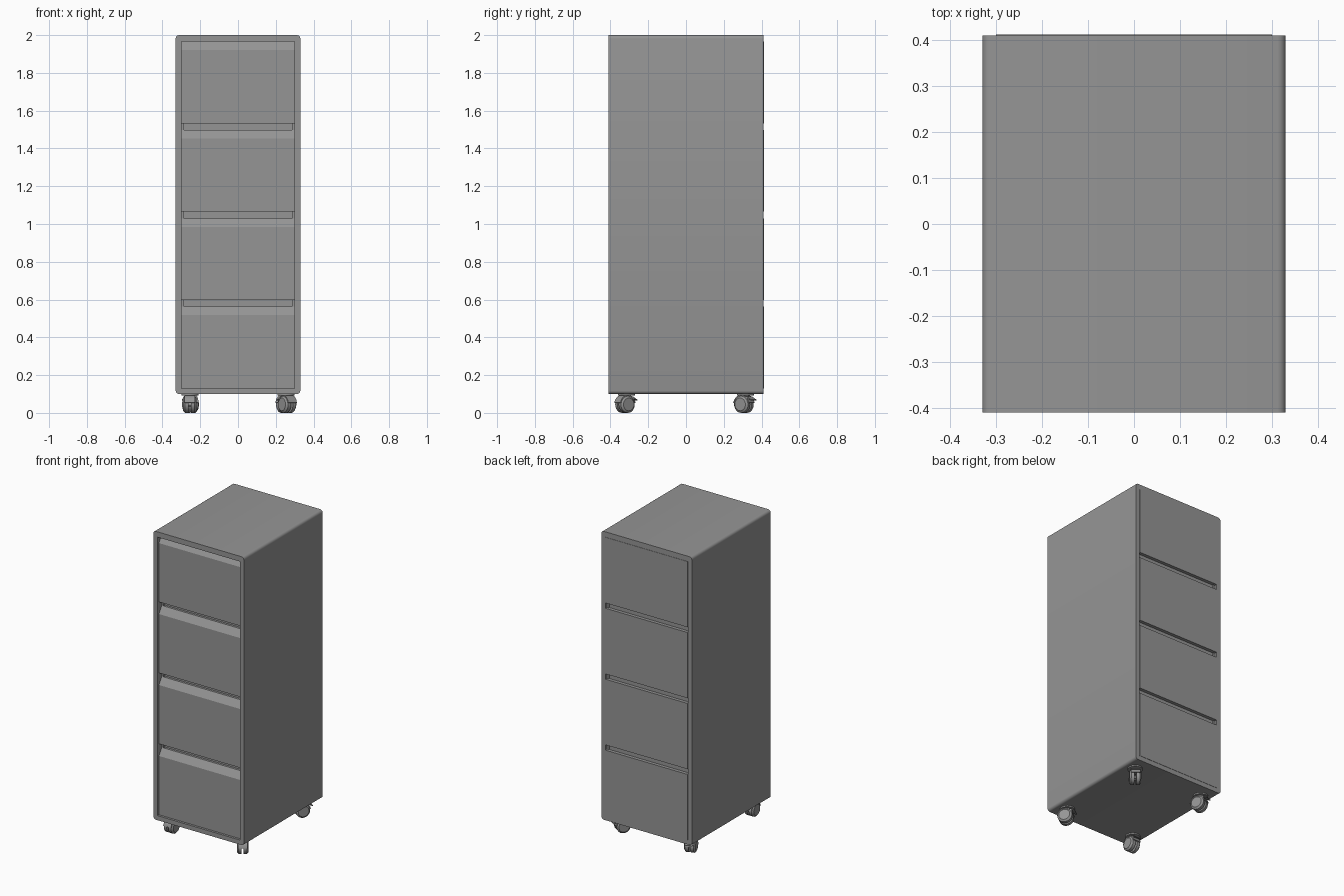
import bpy, bmesh, math
from mathutils import Matrix, Vector

cube = bpy.data.objects.get("Cube")
if cube:
    bpy.data.objects.remove(cube, do_unlink=True)

grey = bpy.data.materials.new("steel_grey")
grey.use_nodes = True
COLOUR = (0.3, 0.3, 0.3, 1)
grey.diffuse_color = COLOUR
grey.node_tree.nodes["Principled BSDF"].inputs["Base Color"].default_value = COLOUR

W, D, BOTTOM, TOP = 0.33, 0.41, 0.10, 2.0   # half width, half depth, cabinet base and top
IN = 0.30                                   # half width of the opening
LOW, HIGH = 0.13, 1.965                     # opening height
GAP, LIP = 0.035, 0.045                     # drawer gap, sloped grip height


def finish(name, bm, smooth=False):
    bmesh.ops.recalc_face_normals(bm, faces=bm.faces[:])
    mesh = bpy.data.meshes.new(name)
    bm.to_mesh(mesh)
    bm.free()
    mesh.materials.append(grey)
    obj = bpy.data.objects.new(name, mesh)
    bpy.context.collection.objects.link(obj)
    if smooth:
        bpy.ops.object.select_all(action='DESELECT')
        obj.select_set(True)
        bpy.context.view_layer.objects.active = obj
        bpy.ops.object.shade_smooth_by_angle(angle=math.radians(35))
    return obj


def prism(bm, profile, direction):
    """Extrude a closed outline of 3D points along a direction."""
    face = bm.faces.new([bm.verts.new(p) for p in profile])
    new = bmesh.ops.extrude_face_region(bm, geom=[face])["geom"]
    moved = [v for v in new if isinstance(v, bmesh.types.BMVert)]
    bmesh.ops.translate(bm, verts=moved, vec=direction)


def box(name, x0, x1, y0, y1, z0, z1):
    bm = bmesh.new()
    prism(bm, [(x0, y0, z0), (x1, y0, z0), (x1, y0, z1), (x0, y0, z1)], (0, y1 - y0, 0))
    return finish(name, bm)


def cylinder(bm, r1, r2, depth, matrix, sides=24):
    bmesh.ops.create_cone(bm, cap_ends=True, segments=sides, radius1=r1, radius2=r2,
                          depth=depth, matrix=matrix)


# Open cabinet shell: rounded outer loop joined to a rectangular inner loop
def shell():
    bm = bmesh.new()
    r, steps = 0.018, 4
    corners = [(1, 1), (-1, 1), (-1, -1), (1, -1)]
    loops = {}
    for y in (-D, D):
        outer, inner = [], []
        for i, (sx, sz) in enumerate(corners):
            cx = sx * (W - r)
            cz = TOP - r if sz > 0 else BOTTOM + r
            arc = []
            for k in range(steps + 1):
                a = math.pi / 2 * (i + k / steps)
                arc.append(bm.verts.new((cx + r * math.cos(a), y, cz + r * math.sin(a))))
            outer.append(arc)
            inner.append(bm.verts.new((sx * IN, y, HIGH if sz > 0 else LOW)))
        for i in range(4):
            j = (i + 1) % 4
            bm.faces.new(outer[i] + [inner[i]])
            bm.faces.new([outer[i][-1], outer[j][0], inner[j], inner[i]])
        loops[y] = (sum(outer, []), inner)
    for front, back in zip(loops[-D], loops[D]):
        for i in range(len(front)):
            j = (i + 1) % len(front)
            bm.faces.new([front[i], front[j], back[j], back[i]])
    finish("cabinet_shell", bm, True)


shell()

# Four drawers with a sloped grip along the top front edge
pitch = (HIGH - LOW + GAP) / 4
for n in range(4):
    z0 = LOW + n * pitch
    z1 = z0 + pitch - GAP
    yf, yb = -D + 0.015, D + 0.002
    bm = bmesh.new()
    prism(bm, [(-IN, yf, z0), (-IN, yb, z0), (-IN, yb, z1),
               (-IN, yf + 0.03, z1), (-IN, yf, z1 - LIP)], (2 * IN, 0, 0))
    finish(f"drawer_{n + 1}", bm)
    # Divider and end rails filling the gap above each lower drawer
    if n < 3:
        box(f"divider_{n + 1}", -IN, IN, -D + 0.06, D - 0.02, z1, z1 + GAP)
        for side, s in (("right", -1), ("left", 1)):
            x0, x1 = sorted((s * (IN - 0.014), s * IN))
            box(f"rail_{side}_{n + 1}", x0, x1, -D + 0.045, D - 0.015, z1, z1 + GAP)


# Swivel casters: mounting plate, stem, twin wheels, hood and flap
def caster(name, x, y, degrees):
    place = Matrix.Translation((x, y, 0)) @ Matrix.Rotation(math.radians(degrees), 4, 'Z')
    across = Matrix.Rotation(math.pi / 2, 4, 'Y')
    hub = Vector((0, -0.01, 0.045))

    bm = bmesh.new()
    cylinder(bm, 0.045, 0.045, 0.01, Matrix.Translation((0, 0, 0.096)))
    cylinder(bm, 0.018, 0.018, 0.03, Matrix.Translation((0, 0, 0.08)))
    bm.transform(place)
    finish(name + "_mount", bm, True)

    bm = bmesh.new()
    for s in (-1, 1):
        cylinder(bm, 0.045, 0.045, 0.02, Matrix.Translation(hub + Vector((s * 0.016, 0, 0))) @ across)
        outer = (0.045, 0.034) if s > 0 else (0.034, 0.045)
        cylinder(bm, *outer, 0.009, Matrix.Translation(hub + Vector((s * 0.0305, 0, 0))) @ across)
    cylinder(bm, 0.01, 0.01, 0.03, Matrix.Translation(hub) @ across, 12)
    bm.transform(place)
    finish(name + "_wheels", bm, True)

    bm = bmesh.new()
    arc = [math.radians(10 + 16 * k) for k in range(11)]
    ring = [(a, 0.05) for a in arc] + [(a, 0.044) for a in reversed(arc)]
    prism(bm, [(-0.028, hub.y + r * math.cos(a), hub.z + r * math.sin(a)) for a, r in ring],
          (0.056, 0, 0))
    # Flap sloping out of the hood
    prism(bm, [(-0.025, 0.022, 0.088), (-0.025, 0.054, 0.07), (-0.025, 0.054, 0.066),
               (-0.025, 0.022, 0.08)], (0.05, 0, 0))
    bm.transform(place)
    finish(name + "_hood", bm, True)


for name, x, y, turn in (("front_right", -0.255, -0.315, 0), ("front_left", 0.255, -0.315, 35),
                         ("back_right", -0.255, 0.315, 20), ("back_left", 0.255, 0.315, -35)):
    caster("caster_" + name, x, y, turn)
